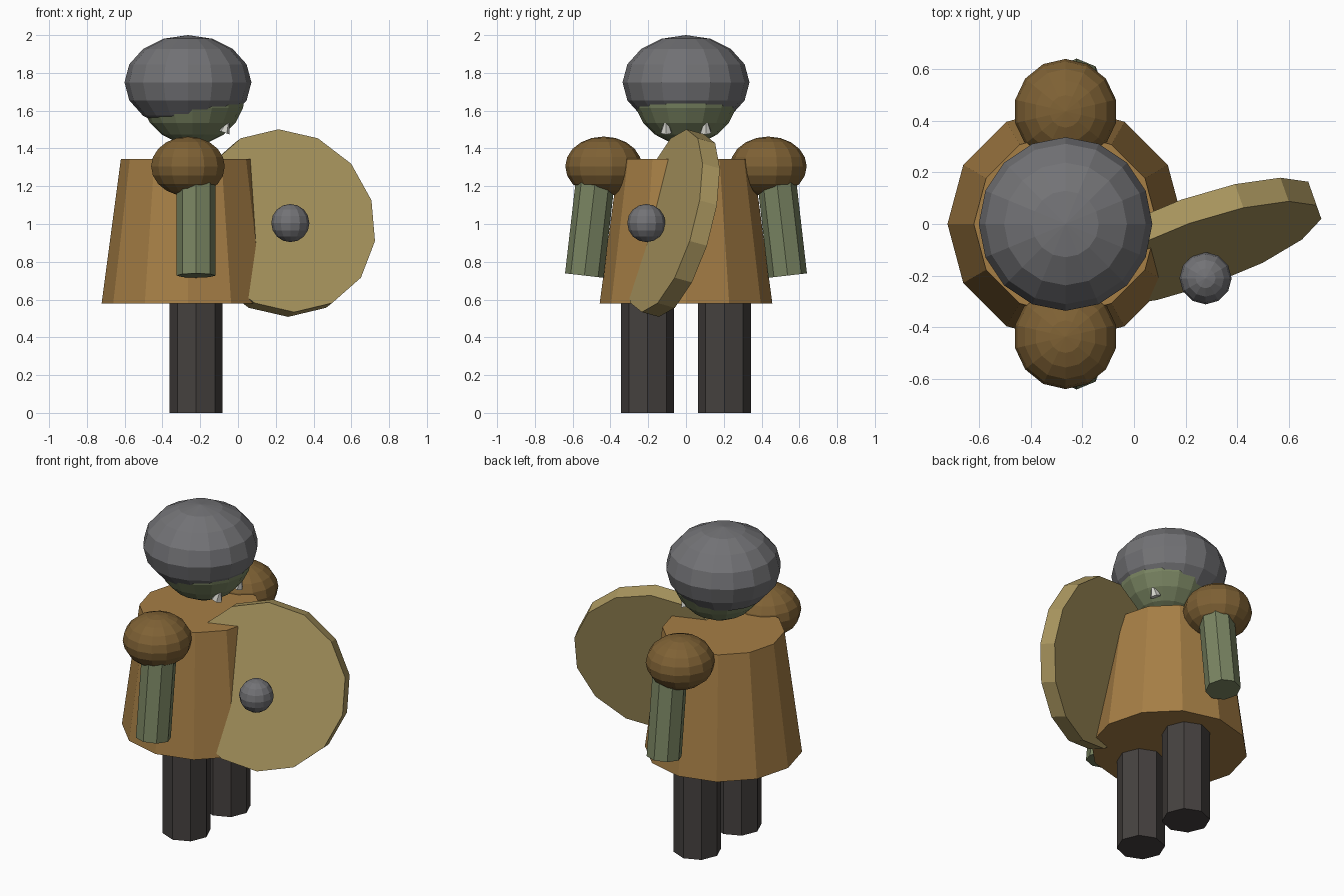
import bpy
from mathutils import Vector

if "Cube" in bpy.data.objects:
    bpy.data.objects.remove(bpy.data.objects["Cube"])


def material(name, rgb):
    m = bpy.data.materials.new(name)
    m.diffuse_color = (*rgb, 1)
    m.use_nodes = True
    m.node_tree.nodes["Principled BSDF"].inputs["Base Color"].default_value = m.diffuse_color
    return m


STEEL = material("steel", (0.17, 0.17, 0.18))
LEATHER = material("leather", (0.38, 0.21, 0.06))
DARK_LEATHER = material("dark_leather", (0.21, 0.12, 0.035))
SKIN = material("green_skin", (0.19, 0.23, 0.12))
CLOTH = material("dark_cloth", (0.06, 0.053, 0.05))
WOOD = material("pale_wood", (0.42, 0.32, 0.12))
IVORY = material("ivory", (0.65, 0.65, 0.6))


def finish(name, mat):
    ob = bpy.context.object
    ob.name = name
    ob.data.materials.append(mat)
    return ob


def ball(name, mat, centre, size, segments, rings):
    bpy.ops.mesh.primitive_uv_sphere_add(segments=segments, ring_count=rings, radius=1, location=centre)
    bpy.context.object.scale = size
    return finish(name, mat)


def tube(name, mat, start, end, r1, r2, sides):
    """Tapered prism running from start to end, with its first corner kept upward or along y."""
    a, b = Vector(start), Vector(end)
    d = b - a
    bpy.ops.mesh.primitive_cone_add(vertices=sides, radius1=r1, radius2=r2,
                                    depth=d.length, location=(a + b) / 2)
    bpy.context.object.rotation_euler = d.to_track_quat('Z', 'Y').to_euler()
    return finish(name, mat)


CX = -0.265  # body axis

# Tunic
tube("tunic", LEATHER, (CX, 0, 0.58), (CX, 0, 1.345), 0.457, 0.355, 12)

# Head and helmet
ball("head", SKIN, (-0.24, 0, 1.70), (0.28, 0.28, 0.28), 16, 10)
ball("helmet", STEEL, (CX, 0, 1.75), (0.336, 0.336, 0.25), 16, 8)

# Paired parts
for side, s in (("right", -1), ("left", 1)):
    tube(f"{side}_leg", CLOTH, (-0.222, s * 0.203, 0), (-0.222, s * 0.203, 0.64), 0.14, 0.14, 8)
    tube(f"{side}_arm", SKIN, (-0.222, s * 0.538, 0.727), (-0.222, s * 0.473, 1.29), 0.103, 0.103, 8)
    ball(f"{side}_shoulder_pad", DARK_LEATHER, (CX, s * 0.436, 1.305), (0.2, 0.203, 0.158), 14, 10)
    tube(f"{side}_tusk", IVORY, (-0.075, s * 0.105, 1.485), (-0.055, s * 0.105, 1.54), 0.033, 0.01, 6)

# Shield, leaning back and turned outward
centre = Vector((0.24, -0.07, 1.005))
normal = Vector((0.32, -0.91, 0.25)).normalized()
tube("shield", WOOD, centre - normal * 0.05, centre + normal * 0.05, 0.5, 0.5, 14)
ball("shield_boss", STEEL, (0.277, -0.21, 1.005), (0.101, 0.101, 0.101), 12, 8)
